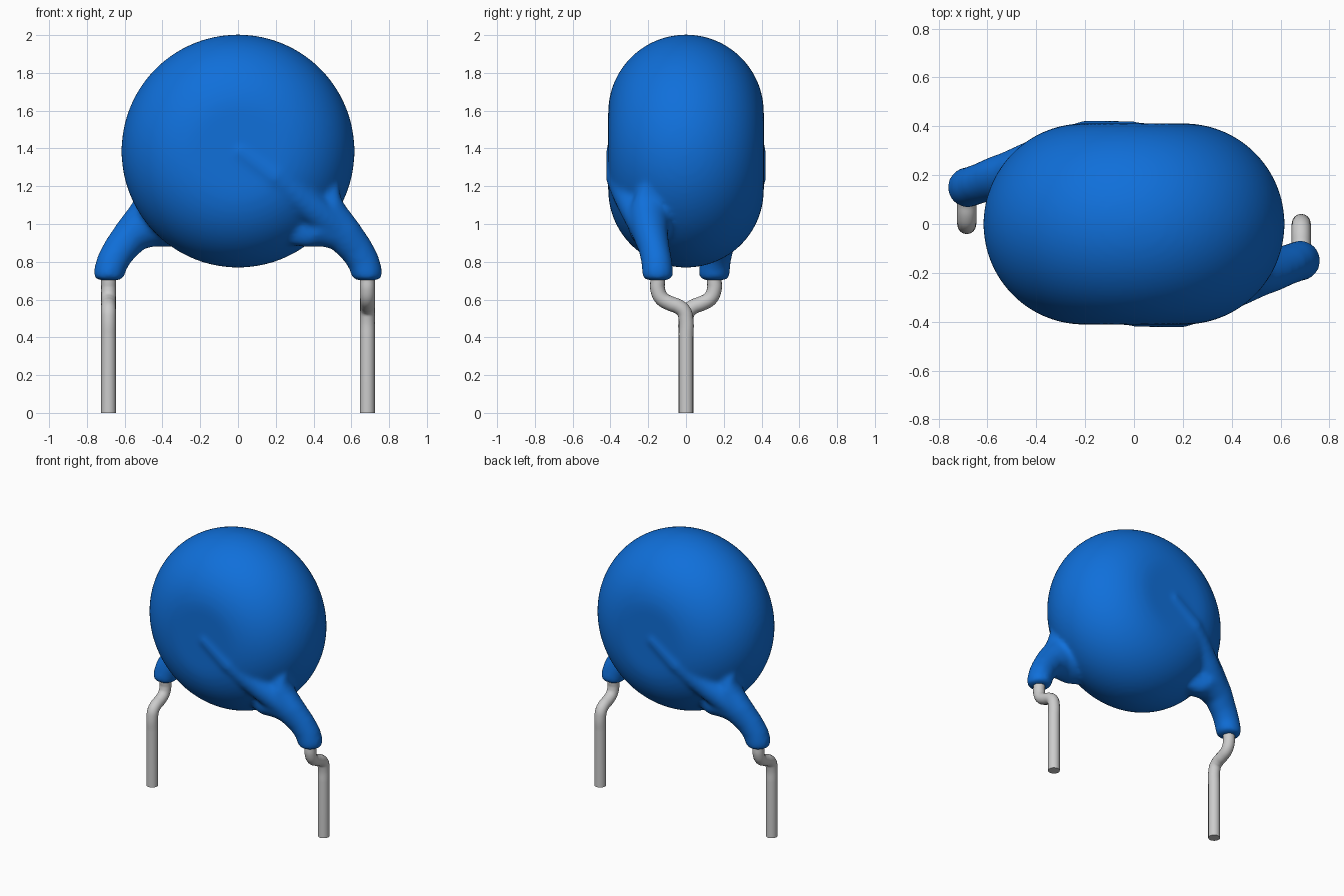
import bpy, bmesh, math
from mathutils import Vector

cube = bpy.data.objects.get("Cube")
if cube:
    bpy.data.objects.remove(cube, do_unlink=True)


def material(name, rgb, rough):
    m = bpy.data.materials.new(name)
    m.use_nodes = True
    m.diffuse_color = (*rgb, 1)
    bsdf = m.node_tree.nodes["Principled BSDF"]
    bsdf.inputs["Base Color"].default_value = (*rgb, 1)
    bsdf.inputs["Roughness"].default_value = rough
    return m


BLUE = material("blue_coating", (0.005, 0.16, 0.70), 0.5)
TIN = material("tinned_wire", (0.60, 0.60, 0.60), 0.5)


def loft(bm, rings):
    """Skin closed rings of points and cap both ends."""
    loops = [[bm.verts.new(p) for p in ring] for ring in rings]
    n = len(loops[0])
    for a, b in zip(loops, loops[1:]):
        for i in range(n):
            j = (i + 1) % n
            bm.faces.new((a[i], a[j], b[j], b[i]))
    bm.faces.new(loops[0][::-1])
    bm.faces.new(loops[-1])


def limb(bm, stations, turn, n=32):
    """Tube along stations (x, y, z, half width, outward depth, inward depth)."""
    rings = []
    for i, (x, y, z, w, out, inn) in enumerate(stations):
        p, q = stations[max(i - 1, 0)], stations[min(i + 1, len(stations) - 1)]
        side = Vector((p[2] - q[2], 0, q[0] - p[0])).normalized()
        ring = []
        for k in range(n):
            a = math.tau * k / n
            s = math.sin(a)
            v = Vector((x, y, z)) + side * w * math.cos(a)
            v.y += s * (inn if s > 0 else out)
            ring.append((v.x * turn, v.y * turn, v.z))
        rings.append(ring)
    loft(bm, rings)


bm = bmesh.new()

# Rounded disc
EDGE, FLAT, ZC, N = 0.412, 0.205, 1.386, 96
disc = []
for i in range(33):
    t = math.pi * (i / 32 - 0.5)
    r, y = FLAT + EDGE * math.cos(t), EDGE * math.sin(t)
    disc.append([(r * math.cos(math.tau * k / N), y,
                  ZC + r * math.sin(math.tau * k / N)) for k in range(N)])
loft(bm, disc)

# Coated shoulders with cuffs, and the wire ridges across the disc faces
shoulder = [
    (0.685, -0.15, 0.702, 0.060, 0.060, 0.060),
    (0.685, -0.15, 0.714, 0.078, 0.078, 0.078),
    (0.683, -0.15, 0.740, 0.083, 0.083, 0.083),
    (0.665, -0.155, 0.80, 0.085, 0.082, 0.083),
    (0.630, -0.17, 0.86, 0.089, 0.080, 0.086),
    (0.565, -0.20, 0.94, 0.100, 0.080, 0.105),
    (0.500, -0.215, 0.99, 0.128, 0.085, 0.125),
    (0.455, -0.22, 1.01, 0.160, 0.090, 0.150),
    (0.410, -0.20, 1.05, 0.205, 0.090, 0.180),
    (0.300, -0.18, 1.13, 0.200, 0.090, 0.150),
]
ridge = [(x, y, z, r, r, r) for x, y, z, r in (
    (-0.06, -0.325, 1.43, 0.05), (0.0, -0.342, 1.39, 0.08),
    (0.2, -0.342, 1.245, 0.083), (0.31, -0.305, 1.15, 0.083),
    (0.42, -0.262, 1.06, 0.083), (0.56, -0.20, 0.945, 0.08))]
for turn in (1, -1):
    limb(bm, shoulder, turn)
    limb(bm, ridge, turn)

bmesh.ops.recalc_face_normals(bm, faces=bm.faces)
mesh = bpy.data.meshes.new("coated_body")
bm.to_mesh(mesh)
bm.free()
mesh.materials.append(BLUE)
body = bpy.data.objects.new("coated_body", mesh)
bpy.context.collection.objects.link(body)

# Fuse the shells and soften the joins
fuse = body.modifiers.new("fuse", "REMESH")
fuse.mode = "VOXEL"
fuse.voxel_size = 0.014
fuse.use_smooth_shade = True
soft = body.modifiers.new("soften", "SMOOTH")
soft.factor = 0.5
soft.iterations = 14

# Bent wire leads
path = [(0, 0), (0, 0.40), (0, 0.495), (-0.012, 0.538), (-0.04, 0.562),
        (-0.085, 0.58), (-0.13, 0.608), (-0.15, 0.655), (-0.15, 0.70),
        (-0.15, 0.76)]
for name, turn in (("left_lead", 1), ("right_lead", -1)):
    cu = bpy.data.curves.new(name, "CURVE")
    cu.dimensions = "3D"
    cu.bevel_depth = 0.039
    cu.bevel_resolution = 6
    cu.resolution_u = 6
    cu.use_fill_caps = True
    sp = cu.splines.new("BEZIER")
    sp.bezier_points.add(len(path) - 1)
    for i, (bp, (y, z)) in enumerate(zip(sp.bezier_points, path)):
        bp.co = (0.685 * turn, y * turn, z)
        kind = "VECTOR" if i < 2 else "AUTO"
        bp.handle_left_type = bp.handle_right_type = kind
    cu.materials.append(TIN)
    lead = bpy.data.objects.new(name, cu)
    bpy.context.collection.objects.link(lead)
    bpy.ops.object.select_all(action="DESELECT")
    lead.select_set(True)
    bpy.context.view_layer.objects.active = lead
    bpy.ops.object.convert(target="MESH")
    bpy.ops.object.shade_smooth_by_angle(angle=math.radians(40))
